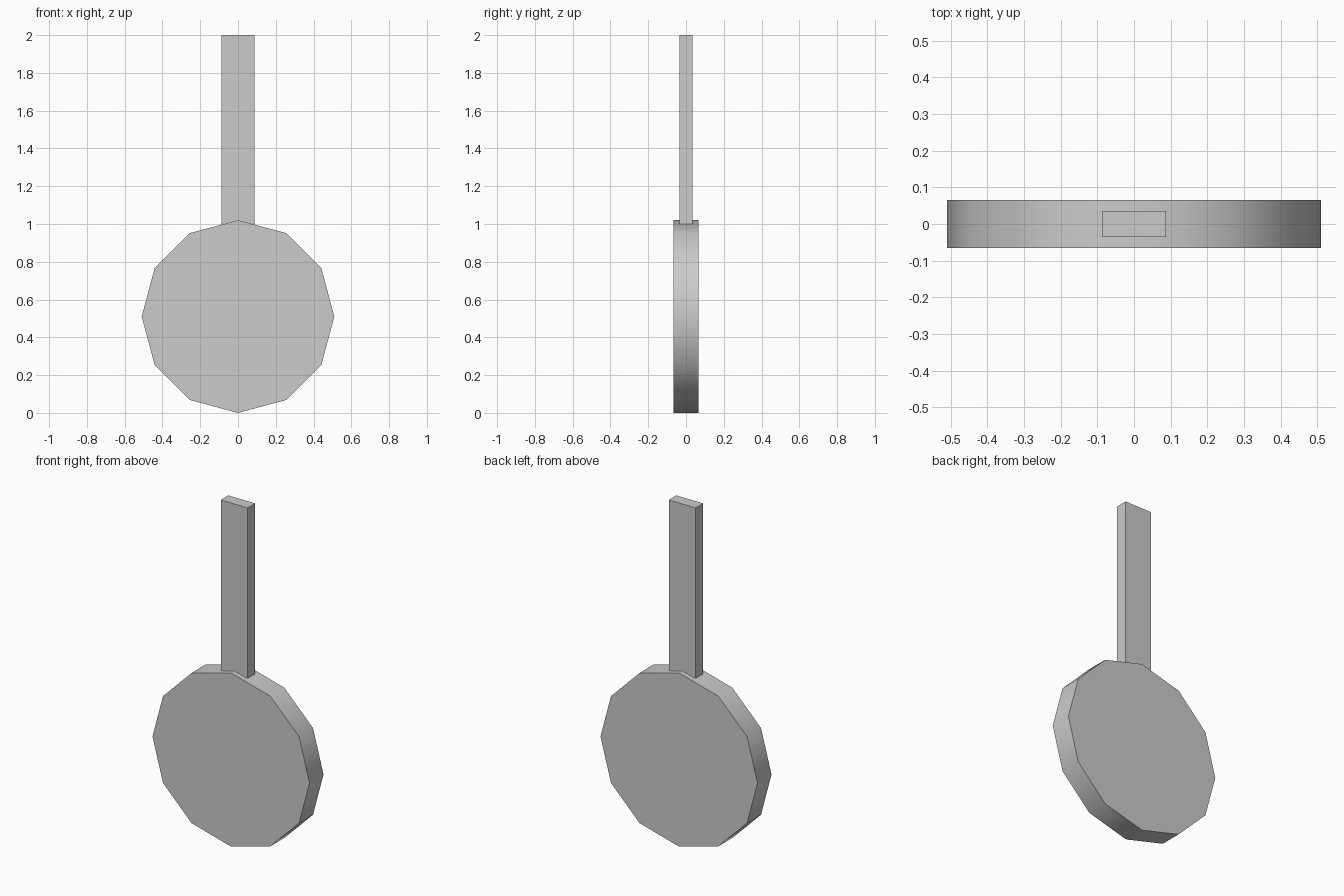
import bpy
import math

if "Cube" in bpy.data.objects:
    bpy.data.objects.remove(bpy.data.objects["Cube"])

RADIUS = 0.51
DISC_DEPTH = 0.13

# Twelve-sided disc head, standing upright and facing the front
bpy.ops.mesh.primitive_cylinder_add(
    vertices=12, radius=RADIUS, depth=DISC_DEPTH,
    location=(0, 0, RADIUS), rotation=(math.radians(90), 0, 0))
disc = bpy.context.object
disc.name = "disc_head"
bpy.ops.object.transform_apply(location=False, rotation=True, scale=False)
# Smooth rim, sharp edges around the flat faces
bpy.ops.object.shade_smooth_by_angle(angle=math.radians(40))

# Flat rectangular handle rising from the top of the disc
bpy.ops.mesh.primitive_cube_add(size=1, location=(0, 0, 1.5))
handle = bpy.context.object
handle.name = "handle"
handle.scale = (0.175, 0.07, 1.0)
bpy.ops.object.transform_apply(location=False, rotation=False, scale=True)
